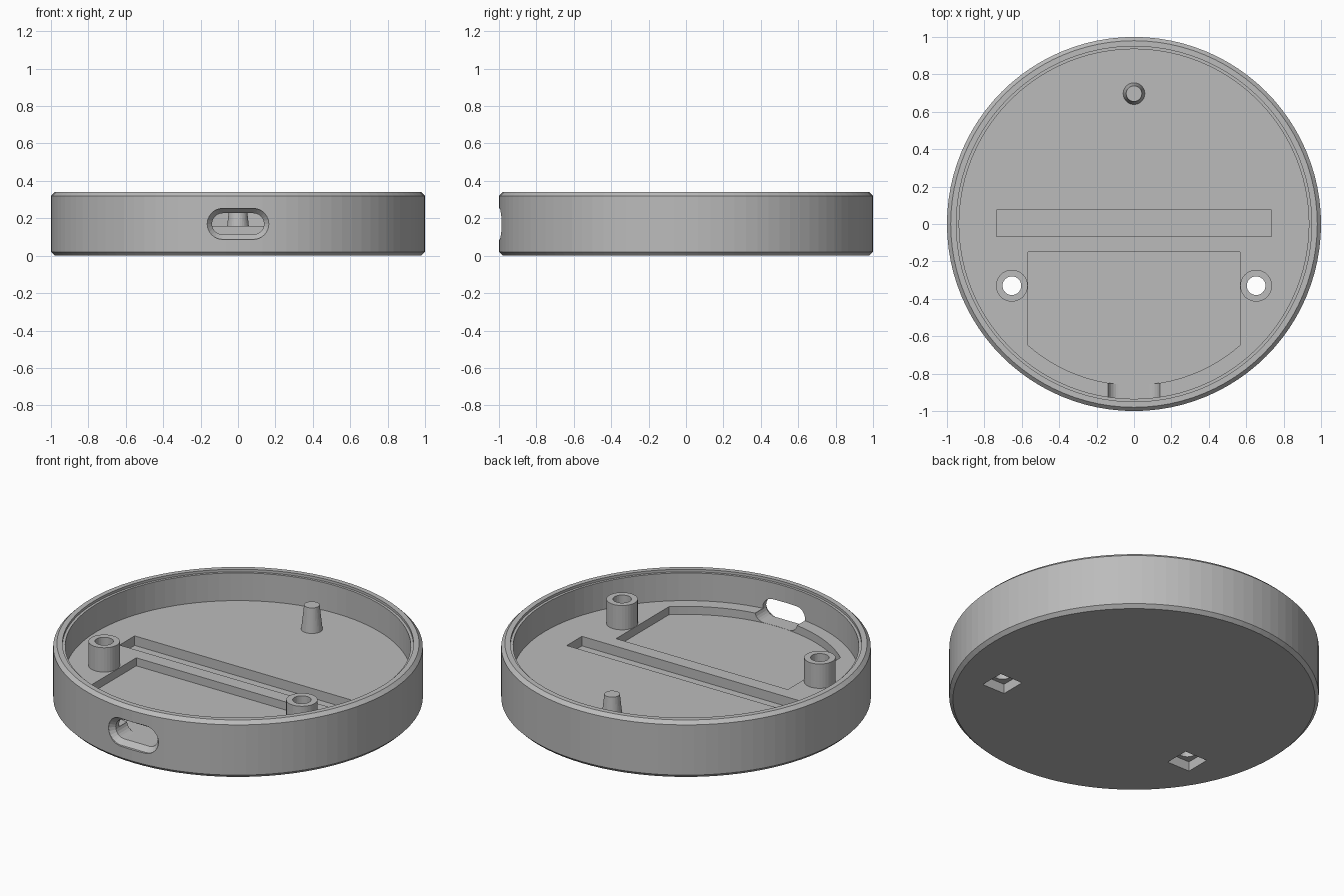
import bpy, bmesh, math
from mathutils import Vector

old = bpy.data.objects.get("Cube")
if old:
    bpy.data.objects.remove(old, do_unlink=True)

grey = bpy.data.materials.new("plain_grey")
grey.use_nodes = True
colour = (0.5, 0.5, 0.5, 1)
grey.diffuse_color = colour
grey.node_tree.nodes["Principled BSDF"].inputs["Base Color"].default_value = colour

FLOOR = 0.16
BOSS_X, BOSS_Y, HOLE_R = 0.653, -0.33, 0.05


def finish(name, bm):
    bmesh.ops.recalc_face_normals(bm, faces=bm.faces[:])
    mesh = bpy.data.meshes.new(name)
    bm.to_mesh(mesh)
    bm.free()
    mesh.materials.append(grey)
    obj = bpy.data.objects.new(name, mesh)
    bpy.context.collection.objects.link(obj)
    return obj


def lathe(name, profile, steps, x=0, y=0):
    """Turn an (r, z) profile around the z axis."""
    bm = bmesh.new()
    verts = [bm.verts.new((r, 0, z)) for r, z in profile]
    edges = [bm.edges.new(pair) for pair in zip(verts, verts[1:])]
    bmesh.ops.spin(bm, geom=verts + edges, cent=(0, 0, 0), axis=(0, 0, 1),
                   angle=math.tau, steps=steps)
    bmesh.ops.remove_doubles(bm, verts=bm.verts[:], dist=1e-5)
    bmesh.ops.translate(bm, verts=bm.verts[:], vec=(x, y, 0))
    return finish(name, bm)


def loft(name, rings):
    """Solid through matching rings of points, capped at both ends."""
    bm = bmesh.new()
    loops = [[bm.verts.new(p) for p in ring] for ring in rings]
    n = len(loops[0])
    for a, b in zip(loops, loops[1:]):
        for i in range(n):
            j = (i + 1) % n
            bm.faces.new((a[i], a[j], b[j], b[i]))
    bm.faces.new(loops[0])
    bm.faces.new(loops[-1])
    return finish(name, bm)


def prism(name, outline, z0, z1):
    return loft(name, [[(x, y, z) for x, y in outline] for z in (z0, z1)])


def box(name, x0, x1, y0, y1, z0, z1):
    return prism(name, [(x0, y0), (x1, y0), (x1, y1), (x0, y1)], z0, z1)


def stadium(y, radius, straight=0.082, z=0.17, steps=12):
    """Slot-shaped ring facing the front."""
    ring = []
    for side in (1, -1):
        for i in range(steps + 1):
            a = -math.pi / 2 + math.pi * i / steps
            ring.append(Vector((side * (straight + radius * math.cos(a)), y,
                                z + side * radius * math.sin(a))))
    return ring


# Round tray with chamfered rim and a small inner lip
tray = lathe("tray", [(0, 0), (0.98, 0), (1, 0.02), (1, 0.32), (0.98, 0.34),
                      (0.95, 0.34), (0.95, 0.325), (0.935, 0.325),
                      (0.935, FLOOR), (0, FLOOR)], 96)

# Long slot and round-edged pocket in the floor
cutters = [box("slot_cutter", -0.735, 0.735, -0.068, 0.075, 0.103, 0.2)]
half, arc_r = 0.567, 0.861
end = math.asin(half / arc_r)
outline = [(-half, -0.15)]
for i in range(25):
    a = -end + 2 * end * i / 24
    outline.append((arc_r * math.sin(a), -arc_r * math.cos(a)))
outline.append((half, -0.15))
cutters.append(prism("pocket_cutter", outline, 0.112, 0.2))

# Front port, flared on the outside
cutters.append(loft("port_cutter", [stadium(-1.1, 0.083), stadium(-0.985, 0.083),
                                    stadium(-0.955, 0.057), stadium(-0.845, 0.057)]))

# Screw holes with square recesses underneath
for side in (-1, 1):
    cx = side * BOSS_X
    cutters.append(lathe("hole_cutter", [(0, -0.1), (HOLE_R, -0.1),
                                         (HOLE_R, 0.4), (0, 0.4)], 32, cx, BOSS_Y))
    cutters.append(box("recess_cutter", cx - 0.075, cx + 0.075,
                       BOSS_Y - 0.075, BOSS_Y + 0.075, -0.1, 0.057))

bpy.context.view_layer.objects.active = tray
for cutter in cutters:
    cutter.hide_render = True
    mod = tray.modifiers.new("cut", "BOOLEAN")
    mod.operation = "DIFFERENCE"
    mod.solver = "EXACT"
    mod.object = cutter
    bpy.ops.object.modifier_apply(modifier=mod.name)
    bpy.data.objects.remove(cutter, do_unlink=True)

# Hollow screw bosses
for side, label in ((1, "left"), (-1, "right")):
    lathe(label + "_screw_boss", [(0.085, FLOOR), (0.085, 0.305),
                                  (HOLE_R, 0.305), (HOLE_R, FLOOR)],
          32, side * BOSS_X, BOSS_Y)

# Tapered locating post at the back
lathe("locating_post", [(0.058, FLOOR), (0.042, 0.305), (0, 0.305)], 32, 0, 0.697)
